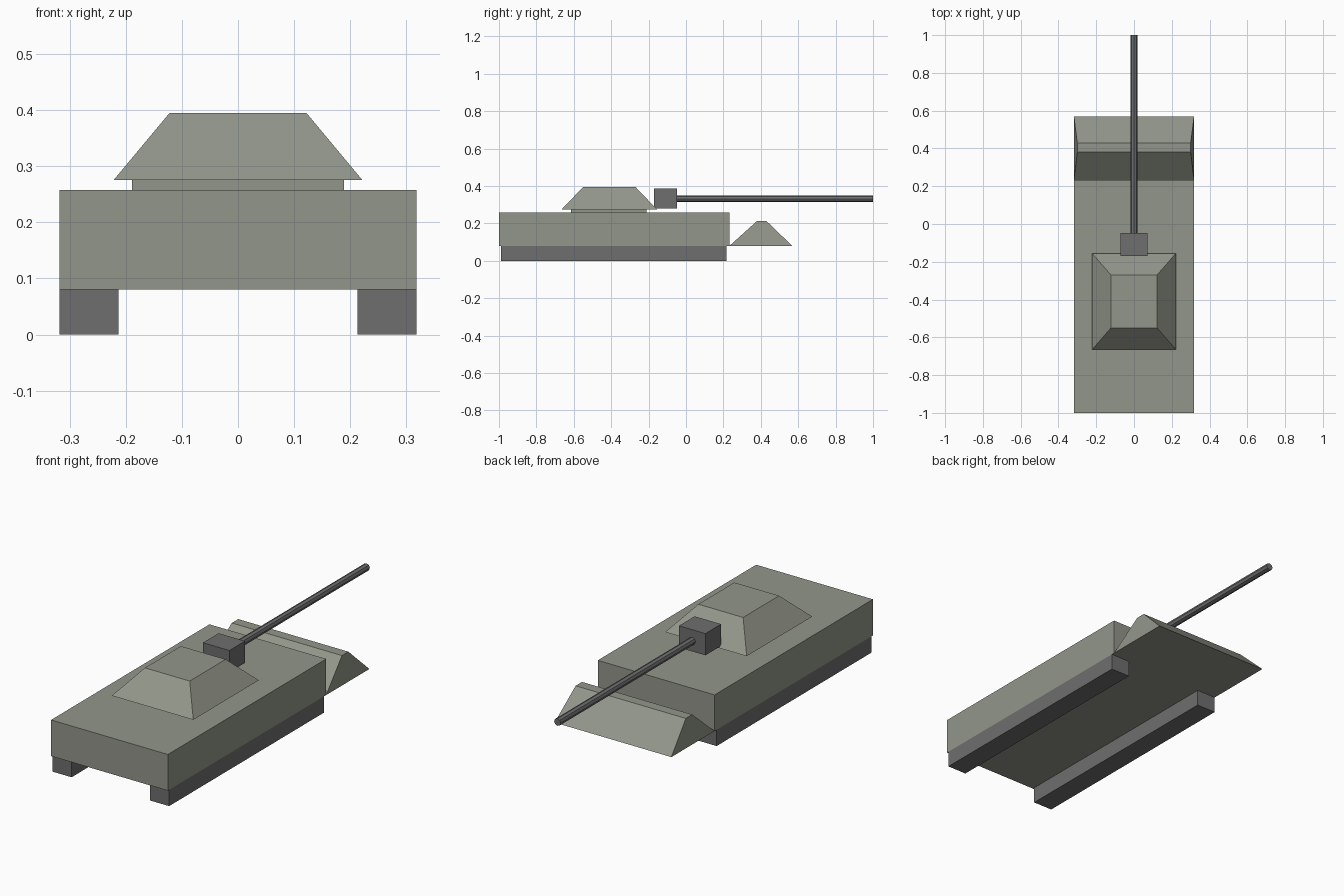
import bpy, bmesh, math

cube = bpy.data.objects.get("Cube")
if cube:
    bpy.data.objects.remove(cube, do_unlink=True)


def make_material(name, rgb):
    mat = bpy.data.materials.new(name)
    mat.use_nodes = True
    colour = (*rgb, 1.0)
    mat.diffuse_color = colour
    mat.node_tree.nodes["Principled BSDF"].inputs["Base Color"].default_value = colour
    return mat


olive = make_material("olive grey", (0.29, 0.305, 0.255))
steel = make_material("dark grey", (0.156, 0.156, 0.156))


def add_object(name, bm, mat):
    bmesh.ops.recalc_face_normals(bm, faces=bm.faces)
    mesh = bpy.data.meshes.new(name)
    bm.to_mesh(mesh)
    bm.free()
    mesh.materials.append(mat)
    obj = bpy.data.objects.new(name, mesh)
    bpy.context.collection.objects.link(obj)
    return obj


def block(name, mat, x, y, z, top_x=None, top_y=None):
    """Box from (min, max) ranges; the top may have its own x and y ranges."""
    bm = bmesh.new()
    bmesh.ops.create_cube(bm, size=1)
    for v in bm.verts:
        up = v.co.z > 0
        xr = top_x if up and top_x else x
        yr = top_y if up and top_y else y
        v.co = (xr[v.co.x > 0], yr[v.co.y > 0], z[up])
    return add_object(name, bm, mat)


def span(half):
    return (-half, half)


# Hull and sloped end plate
block("hull", olive, span(0.318), (-1, 0.232), (0.08, 0.258))
block("sloped_end", olive, span(0.318), (0.232, 0.568), (0.08, 0.213),
      span(0.30), (0.38, 0.43))

# Tracks
for side, x in (("left", (0.213, 0.318)), ("right", (-0.318, -0.213))):
    block(side + "_track", steel, x, (-0.99, 0.216), (0, 0.08))

# Turret on its ring
block("turret_ring", olive, span(0.189), (-0.615, -0.21), (0.258, 0.275))
block("turret", olive, span(0.222), (-0.665, -0.155), (0.275, 0.395),
      span(0.122), (-0.55, -0.27))

# Gun mount and barrel
block("gun_mount", steel, span(0.072), (-0.17, -0.048), (0.28, 0.387))
bm = bmesh.new()
bmesh.ops.create_cone(bm, cap_ends=True, segments=8, radius1=0.018,
                      radius2=0.018, depth=1.06)
barrel = add_object("gun_barrel", bm, steel)
barrel.rotation_euler = (math.pi / 2, 0, 0)
barrel.location = (0, 0.47, 0.332)
